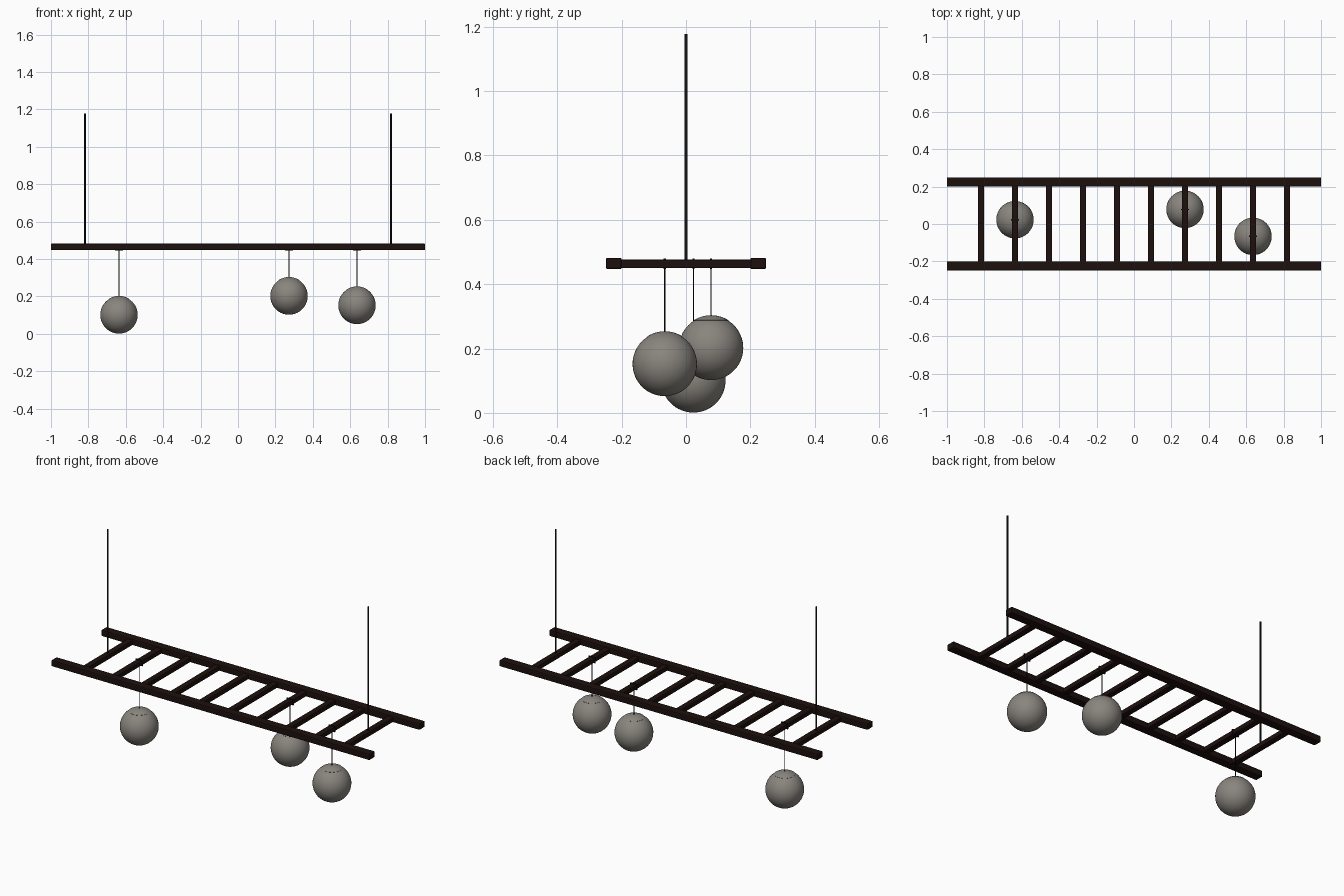
import bpy, bmesh
from math import sin, cos, radians, pi

if "Cube" in bpy.data.objects:
    bpy.data.objects.remove(bpy.data.objects["Cube"])


def material(name, rgb):
    m = bpy.data.materials.new(name)
    m.diffuse_color = (*rgb, 1)
    m.use_nodes = True
    m.node_tree.nodes["Principled BSDF"].inputs["Base Color"].default_value = m.diffuse_color
    return m


WOOD = material("dark_wood", (0.012, 0.005, 0.004))
METAL = material("black_metal", (0.006, 0.006, 0.007))
GLASS = material("warm_grey_glass", (0.25, 0.235, 0.21))


def finish(name, bm, mat, smooth=False):
    bmesh.ops.recalc_face_normals(bm, faces=bm.faces)
    me = bpy.data.meshes.new(name)
    bm.to_mesh(me)
    bm.free()
    ob = bpy.data.objects.new(name, me)
    bpy.context.collection.objects.link(ob)
    me.materials.append(mat)
    if smooth:
        bpy.ops.object.select_all(action='DESELECT')
        ob.select_set(True)
        bpy.context.view_layer.objects.active = ob
        bpy.ops.object.shade_smooth_by_angle(angle=radians(35))
    return ob


def box(name, loc, size, mat, bevel):
    bm = bmesh.new()
    bmesh.ops.create_cube(bm, size=1)
    bmesh.ops.scale(bm, vec=size, verts=bm.verts)
    bmesh.ops.translate(bm, vec=loc, verts=bm.verts)
    ob = finish(name, bm, mat)
    mod = ob.modifiers.new("soft_edges", 'BEVEL')
    mod.width, mod.segments = bevel, 2
    return ob


def rod(name, x, y, z0, z1, r, mat):
    bm = bmesh.new()
    bmesh.ops.create_cone(bm, cap_ends=True, segments=16, radius1=r, radius2=r, depth=z1 - z0)
    bmesh.ops.translate(bm, vec=(x, y, (z0 + z1) / 2), verts=bm.verts)
    return finish(name, bm, mat, True)


def lathe(name, loc, profile, mat):
    bm = bmesh.new()
    vs = [bm.verts.new((r, 0, z)) for r, z in profile]
    es = [bm.edges.new(p) for p in zip(vs, vs[1:])]
    bmesh.ops.spin(bm, geom=vs + es, cent=(0, 0, 0), axis=(0, 0, 1), angle=2 * pi, steps=48)
    bmesh.ops.remove_doubles(bm, verts=bm.verts, dist=1e-5)
    bmesh.ops.translate(bm, vec=loc, verts=bm.verts)
    return finish(name, bm, mat, True)


def arc(r, a0, a1, n):
    return [(r * sin(a), r * cos(a))
            for a in (radians(a0 + (a1 - a0) * i / n) for i in range(n + 1))]


# Ladder rails and rungs
for side, y in (("front", -0.2245), ("back", 0.2245)):
    box(f"{side}_rail", (0, y, 0.4645), (2, 0.049, 0.035), WOOD, 0.005)
RUNG_Z, STEP = 0.463, 0.1818
rung_x = [(i - 4.5) * STEP for i in range(10)]
for i, x in enumerate(rung_x):
    box(f"rung_{i + 1}", (x, 0, RUNG_Z), (0.034, 0.41, 0.026), WOOD, 0.003)

# Ceiling rods on the end rungs
for side, x in (("left", rung_x[0]), ("right", rung_x[-1])):
    rod(f"{side}_ceiling_rod", x, 0, 0.465, 1.177, 0.0048, METAL)

# Pendants: globe, cap, cord, and a cord loop round the rung
R = 0.1
for n, (i, y, z) in enumerate(((1, 0.023, 0.101), (6, 0.078, 0.202), (9 - 1, -0.066, 0.152)), 1):
    x = rung_x[i]
    lathe(f"globe_{n}", (x, y, z), arc(R, 0, 180, 32), GLASS)
    cap = arc(R + 0.0015, 0, 32, 8) + [(0.0525, 0.0845)]
    lathe(f"globe_cap_{n}", (x, y, z), cap, GLASS)
    rod(f"cord_{n}", x, y, z + R - 0.002, RUNG_Z - 0.01, 0.002, METAL)
    for side in (-1, 1):
        box(f"cord_loop_{n}_{'top' if side > 0 else 'bottom'}", (x, y, RUNG_Z + side * 0.0145),
            (0.042, 0.007, 0.004), METAL, 0.001)
        box(f"cord_loop_{n}_{'right' if side > 0 else 'left'}", (x + side * 0.019, y, RUNG_Z),
            (0.004, 0.007, 0.032), METAL, 0.001)
